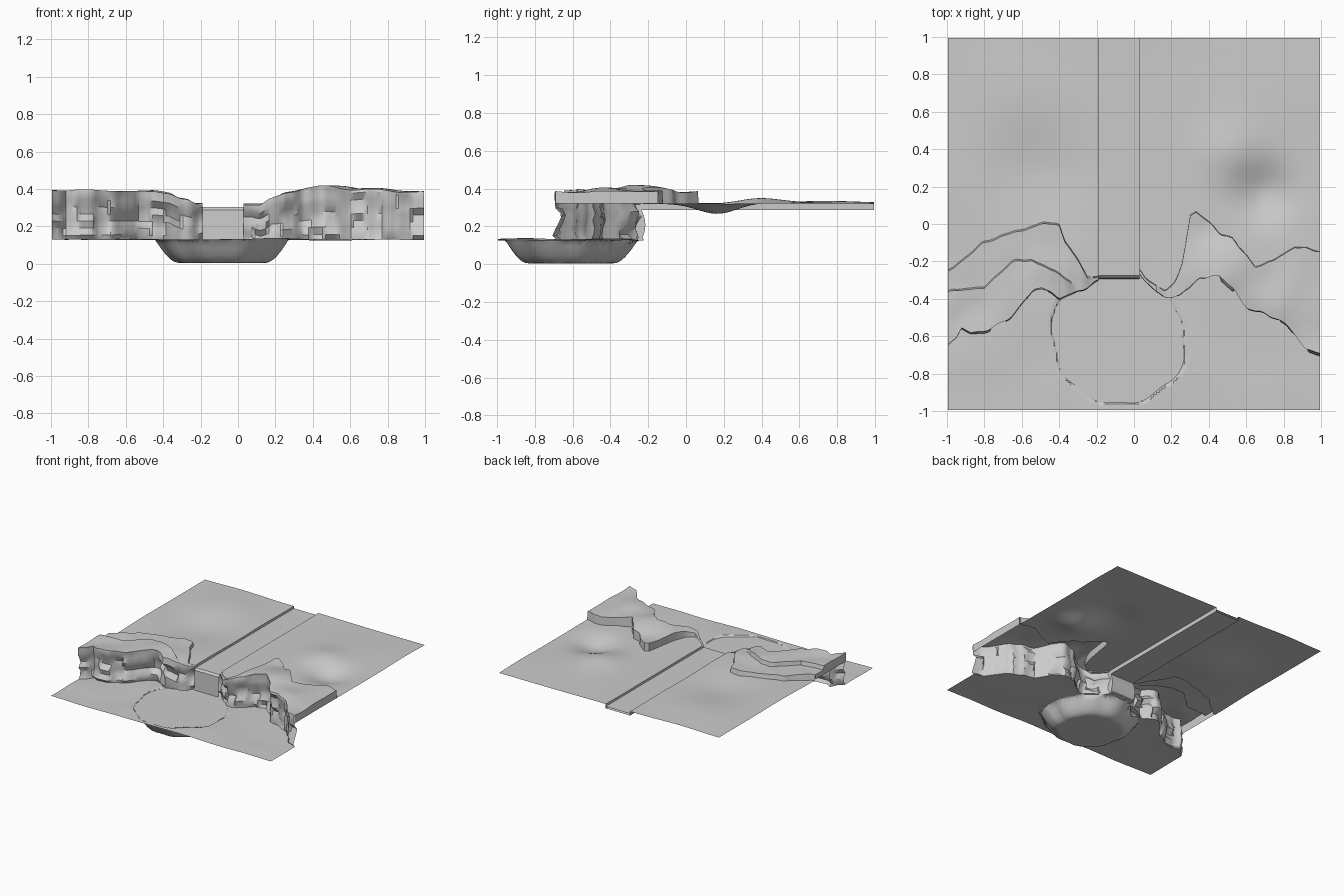
import bpy, math
from mathutils import noise, Vector

if "Cube" in bpy.data.objects:
    bpy.data.objects.remove(bpy.data.objects["Cube"])

E = 0.995                      # half size of the land
XL, XR = -0.19, 0.03           # river banks

# plan contours and heights as (x, value) pairs
CLIFF = [(-1, -.65), (-.95, -.61), (-.92, -.555), (-.87, -.58), (-.78, -.57), (-.66, -.5), (-.6, -.43),
         (-.54, -.35), (-.49, -.345), (-.4, -.395), (-.32, -.37), (-.25, -.34), (-.19, -.3),
         (.03, -.27), (.06, -.31), (.12, -.36), (.17, -.39), (.25, -.38), (.35, -.29), (.45, -.27),
         (.53, -.34), (.6, -.45), (.7, -.48), (.82, -.54), (.92, -.67), (1, -.69)]
INNER = [(-1, -.37), (-.8, -.34), (-.73, -.27), (-.65, -.205), (-.55, -.2), (-.45, -.24), (-.36, -.3),
         (-.3, -.35), (-.24, -.32), (-.19, -.29)]
OUTER = [(-1, -.25), (-.92, -.2), (-.82, -.11), (-.7, -.06), (-.6, -.04), (-.48, 0), (-.4, -.01),
         (-.37, -.1), (-.3, -.19), (-.25, -.29), (-.19, -.28), (.03, -.25), (.06, -.29), (.12, -.34),
         (.17, -.36), (.22, -.31), (.26, -.21), (.3, .04), (.33, .06), (.42, -.01), (.46, -.06),
         (.53, -.08), (.65, -.24), (.74, -.2), (.86, -.125), (1, -.15)]
TOP2 = [(-1, .39), (-.45, .388), (-.36, .375), (-.31, .35), (-.27, .345), (-.21, .315), (.03, .315),
        (.12, .315), (.16, .345), (.25, .38), (1, .385)]
TOP1 = [(-1, .36), (-.35, .355), (-.27, .345), (-.21, .315), (.03, .315), (.12, .315), (.16, .345),
        (.25, .38), (1, .385)]
POND = [(-180, .35), (-135, .345), (-90, .34), (-45, .35), (-15, .37), (0, .34), (45, .35),
        (90, .36), (130, .37), (150, .39), (180, .35)]
PC = (-.08, -.62)


def interp(table, x):
    for (a, va), (b, vb) in zip(table, table[1:]):
        if x <= b:
            return va + (vb - va) * max(0, (x - a) / (b - a))
    return table[-1][1]


def bump(x, y, cx, cy, r, h):
    return h * math.exp(-((x - cx) ** 2 + (y - cy) ** 2) / (r * r))


def wob(x, seed, amp=.012):
    return amp * noise.noise(Vector((x * 17, seed, 3.3)))


def pond_radius(a):
    return interp(POND, math.degrees(a)) + .007 * math.sin(9 * a)


def plateau(x, y):
    z = .322 + .008 * noise.noise(Vector((x * 2.2, y * 2.2, 1)))
    return (z + bump(x, y, .5, .38, .17, .03) + bump(x, y, .7, .17, .15, -.055)
            + bump(x, y, -.6, .65, .3, .012) + bump(x, y, -.55, .3, .25, -.02))


def ground(x, y):
    dx, dy = x - PC[0], y - PC[1]
    t = (1 - math.hypot(dx, dy) / pond_radius(math.atan2(dy, dx))) / .36
    t = min(1, max(0, t))
    z = .13 + .012 * noise.noise(Vector((x * 2.5, y * 2.5, 7))) * (t == 0)
    return z - .125 * math.sin(t * math.pi / 2)


def mesh_object(name, verts, faces, angle=35):
    me = bpy.data.meshes.new(name)
    me.from_pydata(verts, [], faces)
    ob = bpy.data.objects.new(name, me)
    bpy.context.collection.objects.link(ob)
    bpy.ops.object.select_all(action='DESELECT')
    ob.select_set(True)
    bpy.context.view_layer.objects.active = ob
    bpy.ops.object.shade_smooth_by_angle(angle=math.radians(angle))
    return ob


NG, NW, NT, NP = 48, 7, 8, 44


def column(x, river=False):
    """Side profile of the land at x: meadow, cliff, two rock tiers, plateau."""
    if river:
        yf = y2 = y1 = -.235
    else:
        yf = interp(CLIFF, x) + wob(x, 1)
        y1 = max(interp(OUTER, x) + wob(x, 5), yf + .01)
        y2 = min(max(interp(INNER, x) + wob(x, 9), yf + .005), y1) if x < XL + .001 else y1 - .004
    step = 0 if river else .008
    pts = []
    for i in range(NG):
        y = -E + (yf + .01 + E) * i / (NG - 1)
        pts.append((x, y, ground(x, y)))
    zb = pts[-1][2]

    def rock(z, y):
        if river:
            return .288
        k = min(1, max(0, (z - .33) / .04))
        return z + k * (bump(x, y, .5, -.25, .16, .04) + bump(x, y, .75, -.42, .12, .022)
                        + .012 * noise.noise(Vector((x * 6, y * 6, 2))))
    zt = rock(interp(TOP2, x), yf)
    for k in range(NW):
        t = (k + .6) / NW
        if river:
            off = .02 * math.sin(t * math.pi)
        else:
            off = .025 * math.sin(t * math.pi) + .022 * (noise.cell(Vector((x * 13 + 50, k * 1.0 + .5, .5))) - .3)
            off *= min(1, (1 - t) * 4)
        pts.append((x, yf + off, zb + (zt - zb) * t))
    for a, b, tab in ((yf, y2, TOP2), (y2 + step, y1, TOP1)):
        for i in range(NT):
            y = a + (max(a, b) - a) * i / (NT - 1)
            pts.append((x, y, rock(interp(tab, x), y)))
    for i in range(NP):
        y = y1 + step + (E - y1 - step) * i / (NP - 1)
        pts.append((x, y, .288 if river else plateau(x, y)))
    return pts


# Land: columns lofted from left to right, river bed in the middle
def span(a, b, n):
    return [a + (b - a) * i / n for i in range(n + 1)]


cols = [column(x) for x in span(-E, XL, 54)]
cols += [column(x, True) for x in span(XL, XR, 12)]
cols += [column(x) for x in span(XR, E, 64)]
n = len(cols[0])
verts = [p for c in cols for p in c]
faces = [(i * n + j, (i + 1) * n + j, (i + 1) * n + j + 1, i * n + j + 1)
         for i in range(len(cols) - 1) for j in range(n - 1)]
mesh_object("land", verts, faces)

# Rock ends closing the slabs at both borders
for name, c in (("left_rock_end", cols[0]), ("right_rock_end", cols[-1])):
    top = c[NG + NW:NG + NW + 2 * NT]
    low = [(x, y, .322) for x, y, z in top]
    m = len(top)
    mesh_object(name, top + low, [(i, i + 1, m + i + 1, m + i) for i in range(m - 1)])

# River and waterfall: one bent strip
prof = [(E, .303), (-.275, .303), (-.29, .288), (-.293, .12)]
mesh_object("river_waterfall", [(x, y, z) for x in (XL, XR) for y, z in prof],
            [(i, i + 1, i + 5, i + 4) for i in range(3)])

# Pond surface
N = 64
angles = [-math.pi + 2 * math.pi * i / N for i in range(N)]
mesh_object("pond_water", [(PC[0] + pond_radius(a) * math.cos(a), PC[1] + pond_radius(a) * math.sin(a), .126)
                           for a in angles], [tuple(range(N))])
